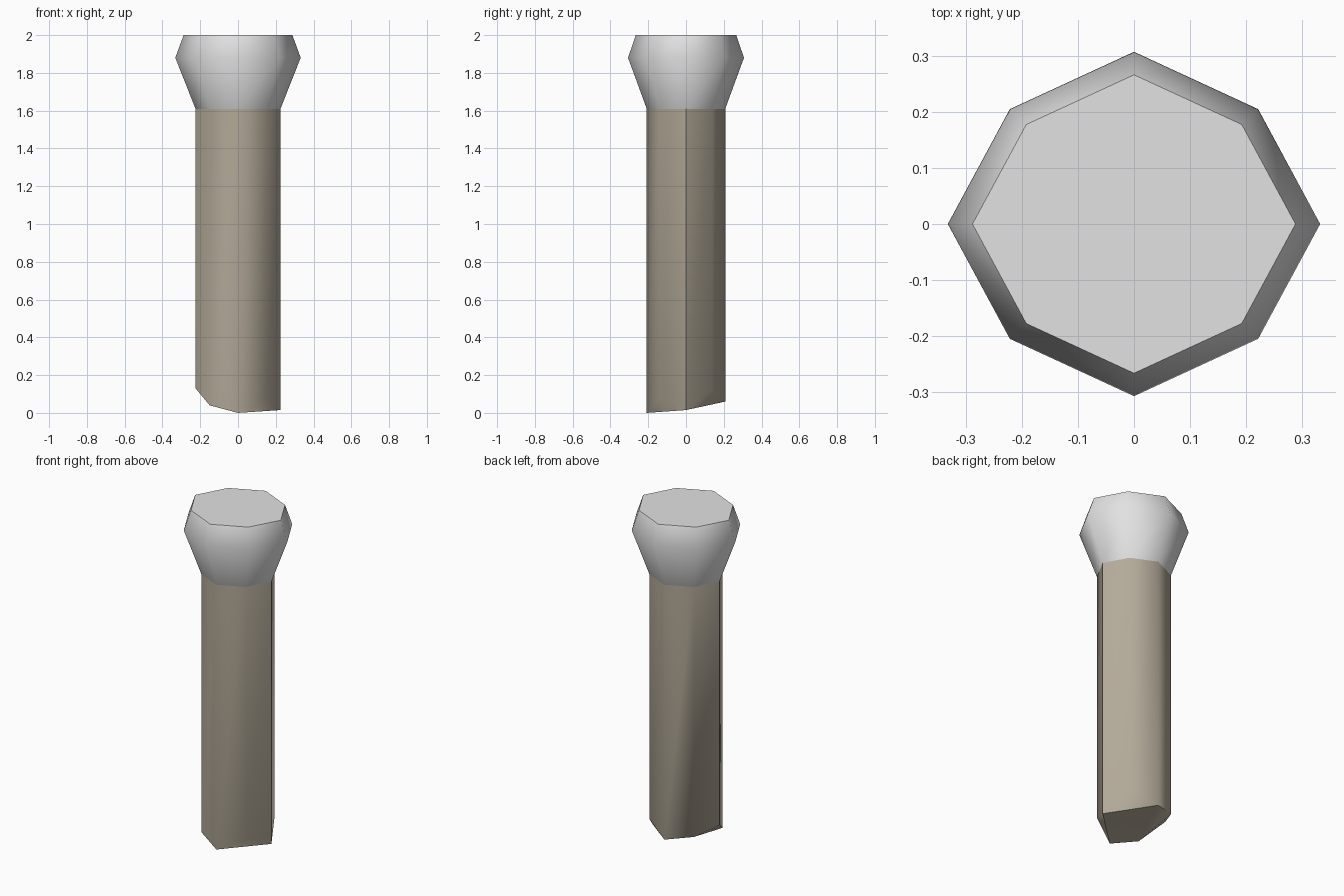
import bpy, bmesh, math

if "Cube" in bpy.data.objects:
    bpy.data.objects.remove(bpy.data.objects["Cube"])


def material(name, rgb):
    m = bpy.data.materials.new(name)
    m.diffuse_color = (*rgb, 1)
    m.use_nodes = True
    m.node_tree.nodes["Principled BSDF"].inputs["Base Color"].default_value = m.diffuse_color
    return m


# Octagon ring outline, axis points longer than the diagonal ones
UNIT = [(1, 0), (0.667, 0.667), (0, 1), (-0.667, 0.667),
        (-1, 0), (-0.667, -0.667), (0, -1), (0.667, -0.667)]


def ring(bm, rx, ry, zs):
    return [bm.verts.new((u * rx, v * ry, z)) for (u, v), z in zip(UNIT, zs)]


def bridge(bm, low, high):
    for i in range(8):
        j = (i + 1) % 8
        bm.faces.new((low[i], low[j], high[j], high[i]))


def finish(bm, name, mat):
    me = bpy.data.meshes.new(name)
    bm.to_mesh(me)
    bm.free()
    ob = bpy.data.objects.new(name, me)
    bpy.context.collection.objects.link(ob)
    me.materials.append(mat)
    bpy.ops.object.select_all(action='DESELECT')
    ob.select_set(True)
    bpy.context.view_layer.objects.active = ob
    bpy.ops.object.shade_smooth_by_angle(angle=math.radians(55))
    return ob


# Shaft with a ragged broken lower end
bm = bmesh.new()
bottom = ring(bm, 0.225, 0.208,
              [0.015, 0.12, 0.06, 0.09, 0.13, 0.04, 0.0, 0.078])
top = ring(bm, 0.225, 0.208, [1.61] * 8)
bridge(bm, bottom, top)
for a, b, c in [(6, 7, 0), (0, 1, 2), (3, 4, 5),
                (5, 6, 0), (5, 0, 2), (5, 2, 3)]:
    bm.faces.new((bottom[c], bottom[b], bottom[a]))
finish(bm, "shaft", material("tan brown", (0.45, 0.40, 0.315)))

# Flared head with a bevelled flat top
bm = bmesh.new()
rings = [ring(bm, rx, ry, [z] * 8) for rx, ry, z in
         [(0.225, 0.208, 1.61), (0.332, 0.307, 1.88), (0.288, 0.266, 2.0)]]
for low, high in zip(rings, rings[1:]):
    bridge(bm, low, high)
bm.faces.new(rings[-1])
finish(bm, "head", material("pale grey", (0.76, 0.76, 0.76)))
